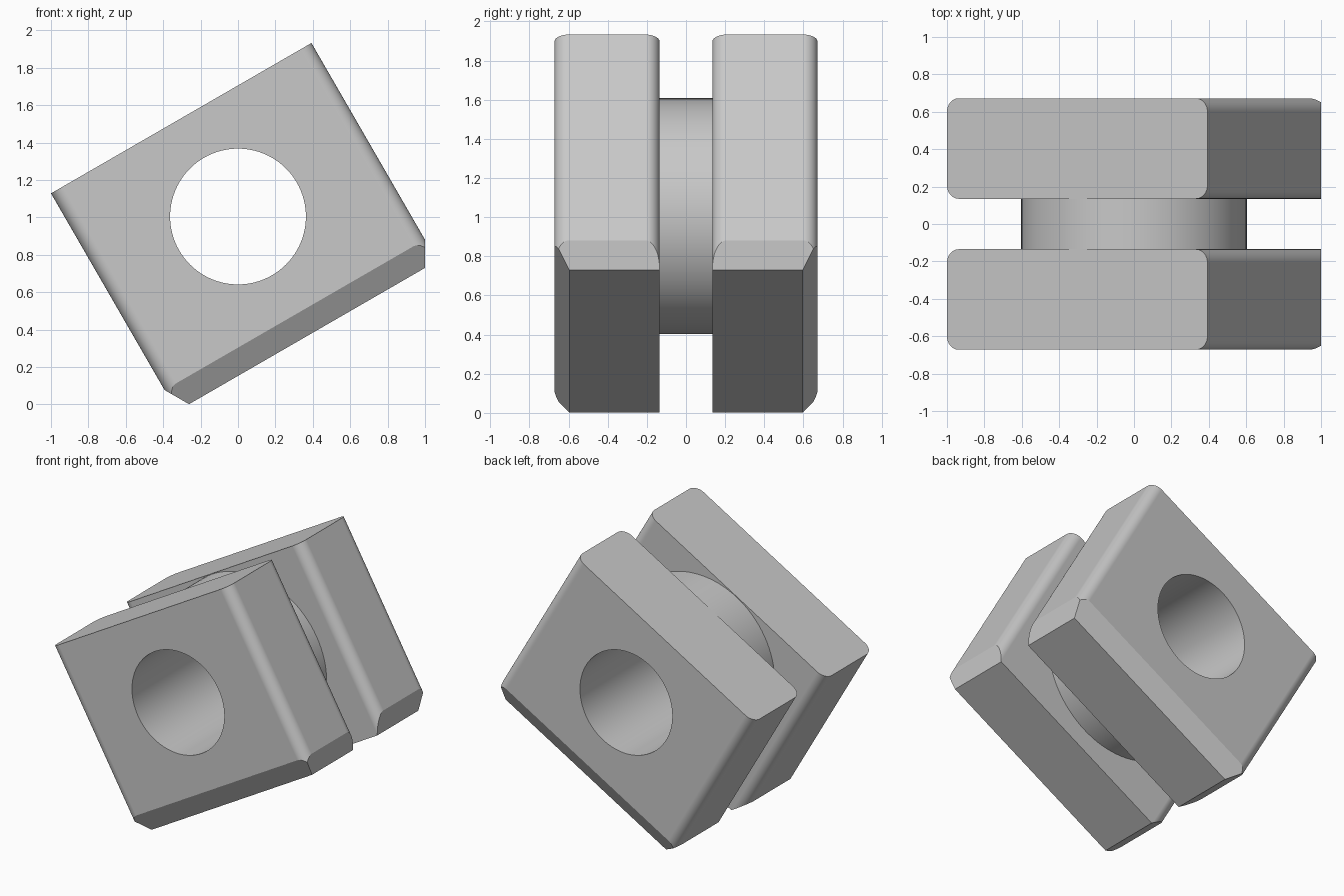
import bpy, bmesh
from math import radians, sin, cos, pi
from mathutils import Vector

if "Cube" in bpy.data.objects:
    bpy.data.objects.remove(bpy.data.objects["Cube"], do_unlink=True)

HALF_X, TOP, BOTTOM, SHOULDER = 0.804, 0.607, -0.738, -0.607
INNER, OUTER, ROUND = 0.135, 0.672, 0.072
BORE, COLLAR = 0.363, 0.603
TILT, CENTRE = radians(-30), Vector((0, 0, 1.005))

grey = bpy.data.materials.new("grey")
grey.use_nodes = True
grey.diffuse_color = (0.58, 0.58, 0.58, 1)
grey.node_tree.nodes["Principled BSDF"].inputs["Base Color"].default_value = grey.diffuse_color


def make_object(name, bm):
    bmesh.ops.recalc_face_normals(bm, faces=bm.faces)
    mesh = bpy.data.meshes.new(name)
    bm.to_mesh(mesh)
    bm.free()
    mesh.materials.append(grey)
    ob = bpy.data.objects.new(name, mesh)
    bpy.context.collection.objects.link(ob)
    ob.location = CENTRE
    ob.rotation_euler.y = TILT
    return ob


def extrude_profile(bm, points, offset):
    base = bm.faces.new([bm.verts.new(p) for p in points])
    top = bmesh.ops.extrude_face_region(bm, geom=[base])["geom"]
    verts = [g for g in top if isinstance(g, bmesh.types.BMVert)]
    bmesh.ops.translate(bm, verts=verts, vec=offset)


def cylinder(name, radius, half_length):
    bm = bmesh.new()
    ring = [(radius * cos(2 * pi * i / 96), -half_length, radius * sin(2 * pi * i / 96))
            for i in range(96)]
    extrude_profile(bm, ring, (0, 2 * half_length, 0))
    return make_object(name, bm)


def plate(name, side):
    # Rounded rectangle, extruded along the height
    bm = bmesh.new()
    mid, half_y = (INNER + OUTER) / 2, (OUTER - INNER) / 2
    points = []
    for k, (sx, sy) in enumerate([(1, 1), (-1, 1), (-1, -1), (1, -1)]):
        for i in range(13):
            a = (k + i / 12) * pi / 2
            points.append((sx * (HALF_X - ROUND) + ROUND * cos(a),
                           side * mid + sy * (half_y - ROUND) + ROUND * sin(a), BOTTOM))
    extrude_profile(bm, points, (0, 0, TOP - BOTTOM))
    # Steep chamfers on both ends and on the outer face
    s, c = sin(radians(30)), cos(radians(30))
    for point, normal in [((HALF_X, 0, SHOULDER), (c, 0, -s)),
                          ((-HALF_X, 0, SHOULDER), (-c, 0, -s)),
                          ((0, side * OUTER, SHOULDER), (0, side * c, -s))]:
        cut = bmesh.ops.bisect_plane(bm, geom=bm.verts[:] + bm.edges[:] + bm.faces[:],
                                     plane_co=point, plane_no=normal, clear_outer=True)
        edges = [g for g in cut["geom_cut"] if isinstance(g, bmesh.types.BMEdge)]
        bmesh.ops.holes_fill(bm, edges=edges, sides=0)
    return make_object(name, bm)


cutter = cylinder("bore_cutter", BORE, 1)
cutter.hide_render = True
parts = [plate("front_plate", -1), plate("back_plate", 1), cylinder("middle_collar", COLLAR, INNER)]

# Bore through every part, then shade
for ob in parts:
    bpy.ops.object.select_all(action="DESELECT")
    ob.select_set(True)
    bpy.context.view_layer.objects.active = ob
    mod = ob.modifiers.new("bore", "BOOLEAN")
    mod.operation = "DIFFERENCE"
    mod.solver = "EXACT"
    mod.object = cutter
    bpy.ops.object.modifier_apply(modifier=mod.name)
    bpy.ops.object.shade_smooth_by_angle(angle=radians(25))
    weighted = ob.modifiers.new("clean_shading", "WEIGHTED_NORMAL")
    weighted.keep_sharp = True

bpy.data.objects.remove(cutter, do_unlink=True)
